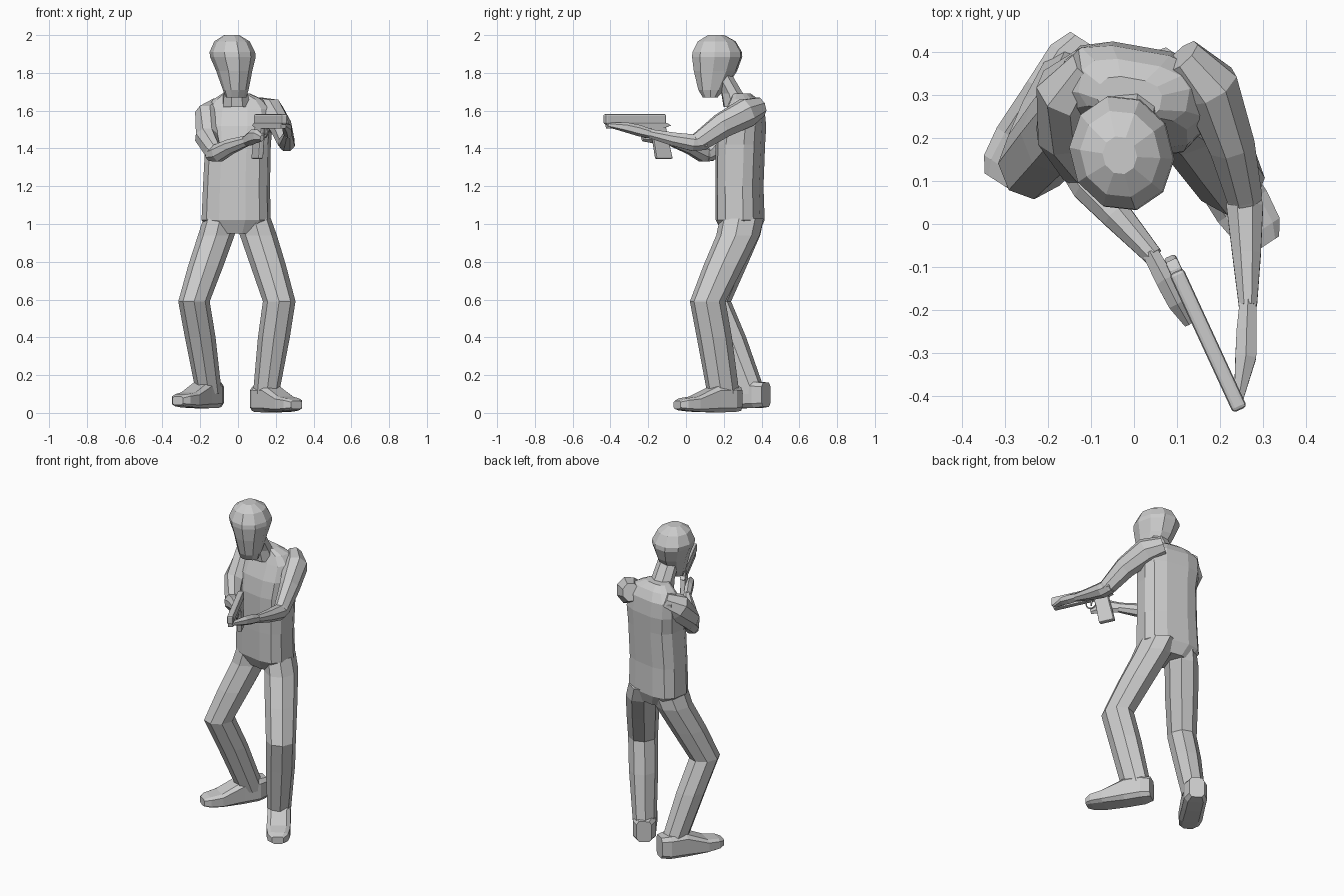
import bpy, bmesh
from math import cos, sin, pi, radians, copysign
from mathutils import Vector, Matrix

UP = Vector((0, 0, 1))


def finish(name, bm):
    bmesh.ops.recalc_face_normals(bm, faces=bm.faces)
    me = bpy.data.meshes.new(name)
    bm.to_mesh(me)
    bm.free()
    ob = bpy.data.objects.new(name, me)
    bpy.context.collection.objects.link(ob)
    return ob


def oval(c, u, v, n, power=1.0):
    """Ring of n points round c; power < 1 squares it off."""
    def p(x):
        return copysign(abs(x) ** power, x)
    angles = [2 * pi * (i + 0.5) / n for i in range(n)]
    return [Vector(c) + u * p(cos(a)) + v * p(sin(a)) for a in angles]


def skin(name, rings):
    """Closed surface through a list of rings."""
    bm = bmesh.new()
    loops = [[bm.verts.new(p) for p in r] for r in rings]
    n = len(loops[0])
    for a, b in zip(loops, loops[1:]):
        for i in range(n):
            j = (i + 1) % n
            bm.faces.new((a[i], a[j], b[j], b[i]))
    bm.faces.new(loops[0])
    bm.faces.new(loops[-1])
    return finish(name, bm)


def stack(name, levels, yaw, n=8, power=1.0):
    """Horizontal rings: x, y, z, half width, half depth."""
    a = radians(yaw)
    u, v = Vector((cos(a), sin(a), 0)), Vector((-sin(a), cos(a), 0))
    skin(name, [oval((x, y, z), u * w, v * d, n, power) for x, y, z, w, d in levels])


def limb(name, path, n=8):
    """Rings square to a path: x, y, z, half width, half height."""
    pts = [Vector(p[:3]) for p in path]
    rings = []
    for i, p in enumerate(path):
        t = (pts[min(i + 1, len(pts) - 1)] - pts[max(i - 1, 0)]).normalized()
        side = t.cross(UP).normalized()
        rings.append(oval(pts[i], side * p[3], side.cross(t) * p[4], n))
    skin(name, rings)


# Torso, turned slightly
stack("torso", [
    (-0.005, 0.29, 0.95, 0.11, 0.09),
    (-0.01, 0.287, 1.02, 0.182, 0.122),
    (-0.008, 0.283, 1.2, 0.176, 0.12),
    (0.0, 0.288, 1.42, 0.172, 0.124),
    (0.0, 0.30, 1.52, 0.182, 0.117),
    (0.0, 0.315, 1.61, 0.175, 0.092),
    (0.0, 0.31, 1.66, 0.13, 0.068),
    (-0.01, 0.295, 1.69, 0.075, 0.045)], -10, 12, 0.7)

# Neck and head
stack("neck", [
    (-0.01, 0.27, 1.62, 0.078, 0.075),
    (-0.013, 0.245, 1.69, 0.068, 0.06),
    (-0.017, 0.185, 1.8, 0.062, 0.055)], 5, 8)
stack("head", [
    (-0.01, 0.128, 1.67, 0.055, 0.04),
    (-0.012, 0.135, 1.71, 0.068, 0.072),
    (-0.02, 0.156, 1.81, 0.094, 0.118),
    (-0.027, 0.165, 1.885, 0.12, 0.137),
    (-0.03, 0.165, 1.91, 0.12, 0.135),
    (-0.032, 0.163, 1.967, 0.093, 0.103),
    (-0.033, 0.16, 2.0, 0.04, 0.045)], 14, 10)

# Arms and hands
limb("right_upper_arm", [
    (-0.10, 0.37, 1.62, 0.05, 0.055),
    (-0.155, 0.31, 1.57, 0.075, 0.082),
    (-0.168, 0.21, 1.46, 0.062, 0.07),
    (-0.135, 0.135, 1.385, 0.045, 0.055),
    (-0.105, 0.10, 1.36, 0.03, 0.035)])
limb("right_forearm", [
    (-0.15, 0.14, 1.365, 0.032, 0.035),
    (-0.105, 0.09, 1.375, 0.045, 0.05),
    (-0.04, 0.02, 1.41, 0.038, 0.042),
    (0.045, -0.075, 1.44, 0.024, 0.03)])
limb("right_hand", [
    (0.04, -0.07, 1.44, 0.022, 0.03),
    (0.075, -0.135, 1.46, 0.026, 0.042),
    (0.10, -0.185, 1.465, 0.024, 0.036),
    (0.127, -0.232, 1.455, 0.012, 0.018)], 6)
limb("left_upper_arm", [
    (0.11, 0.39, 1.62, 0.05, 0.055),
    (0.175, 0.32, 1.59, 0.072, 0.08),
    (0.225, 0.19, 1.52, 0.058, 0.07),
    (0.255, 0.07, 1.435, 0.045, 0.055),
    (0.26, 0.03, 1.425, 0.035, 0.04)])
limb("left_forearm", [
    (0.25, 0.11, 1.425, 0.035, 0.035),
    (0.258, 0.04, 1.43, 0.046, 0.048),
    (0.262, -0.07, 1.45, 0.036, 0.038),
    (0.265, -0.19, 1.478, 0.023, 0.026)])
limb("left_hand", [
    (0.265, -0.18, 1.476, 0.022, 0.025),
    (0.262, -0.25, 1.495, 0.027, 0.03),
    (0.26, -0.31, 1.51, 0.028, 0.027),
    (0.243, -0.41, 1.525, 0.012, 0.013)], 6)

# Legs
stack("left_leg", [
    (0.08, 0.295, 1.03, 0.09, 0.12),
    (0.108, 0.275, 0.94, 0.095, 0.118),
    (0.16, 0.20, 0.78, 0.092, 0.11),
    (0.218, 0.115, 0.59, 0.085, 0.096),
    (0.19, 0.15, 0.4, 0.083, 0.095),
    (0.148, 0.198, 0.1, 0.066, 0.088)], 20)
stack("right_leg", [
    (-0.09, 0.30, 1.03, 0.09, 0.115),
    (-0.115, 0.285, 0.94, 0.095, 0.11),
    (-0.17, 0.22, 0.78, 0.092, 0.105),
    (-0.233, 0.148, 0.59, 0.082, 0.092),
    (-0.20, 0.23, 0.4, 0.08, 0.09),
    (-0.153, 0.345, 0.1, 0.066, 0.08)], -20)

# Shoes: distance along foot, half width, bottom, top
SHOE = [(-0.09, 0.045, 0.008, 0.14), (-0.04, 0.068, 0.002, 0.145),
        (0.06, 0.068, 0.0, 0.145), (0.19, 0.07, 0.005, 0.088),
        (0.26, 0.06, 0.012, 0.078), (0.295, 0.035, 0.02, 0.065)]
for name, x, y, lift, d in (("left_shoe", 0.148, 0.2, 0.0, (0.17, -0.26, 0)),
                            ("right_shoe", -0.16, 0.348, 0.022, (-0.16, -0.25, 0))):
    d = Vector(d).normalized()
    side = d.cross(UP)
    skin(name, [oval(Vector((x, y, lift + (lo + hi) / 2)) + d * s, side * w,
                     UP * (hi - lo) / 2, 8, 0.45) for s, w, lo, hi in SHOE])

# Pistol: side profiles (along barrel, height) given thickness
AIM = Vector((0.42, -0.91, 0)).normalized()
GUN = Matrix.Translation((0.098, -0.11, 0)) @ Matrix(
    (AIM, UP, AIM.cross(UP))).transposed().to_4x4()


def plate(name, profile, thick, bevel):
    bm = bmesh.new()
    f = bm.faces.new([bm.verts.new((s, z, -thick / 2)) for s, z in profile])
    ext = bmesh.ops.extrude_face_region(bm, geom=[f])
    top = [v for v in ext["geom"] if isinstance(v, bmesh.types.BMVert)]
    bmesh.ops.translate(bm, verts=top, vec=(0, 0, thick))
    ob = finish(name, bm)
    ob.matrix_world = GUN
    m = ob.modifiers.new("bevel", "BEVEL")
    m.width, m.segments = bevel, 2


plate("pistol_slide", [(0, 1.528), (0.355, 1.528), (0.355, 1.582), (0, 1.582)], 0.036, 0.009)
plate("pistol_frame", [(-0.03, 1.522), (0.02, 1.505), (0.34, 1.505), (0.345, 1.532),
                       (-0.005, 1.535)], 0.03, 0.004)
plate("pistol_grip", [(0.0, 1.515), (0.09, 1.515), (0.075, 1.46), (0.055, 1.345),
                      (-0.04, 1.345), (-0.012, 1.46)], 0.03, 0.007)

# Trigger guard and trigger
bpy.ops.mesh.primitive_torus_add(major_radius=0.032, minor_radius=0.004,
                                 major_segments=16, minor_segments=6)
guard = bpy.context.object
guard.name = "trigger_guard"
guard.matrix_world = GUN @ Matrix.Translation((0.108, 1.49, 0))
plate("trigger", [(0.10, 1.51), (0.11, 1.51), (0.112, 1.475), (0.106, 1.475)], 0.008, 0.001)
